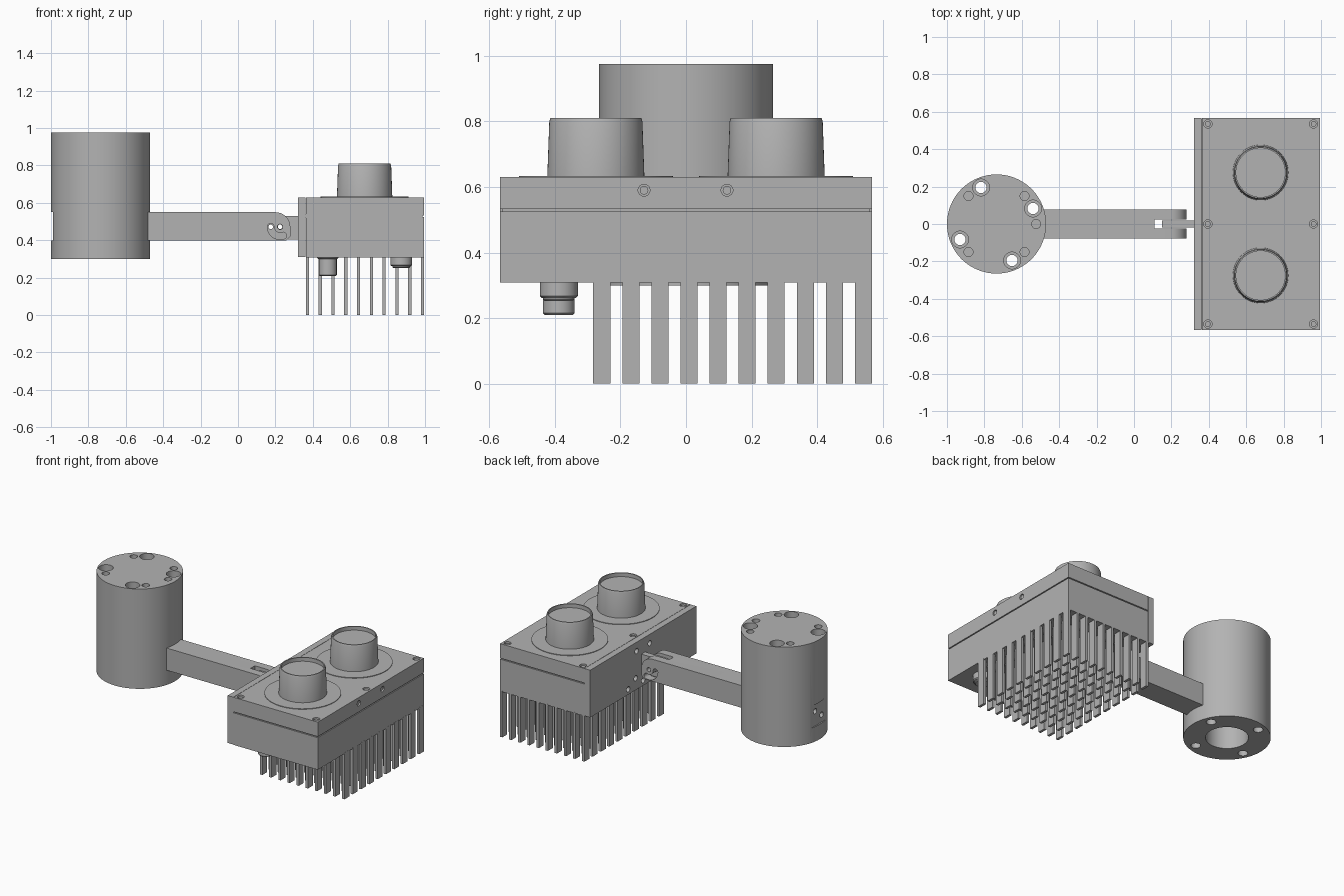
import bpy, bmesh
from math import sin, cos, radians, pi
from mathutils import Matrix, Vector

cube = bpy.data.objects.get("Cube")
if cube:
    bpy.data.objects.remove(cube)

grey = bpy.data.materials.new("plain grey")
grey.use_nodes = True
colour = (0.45, 0.45, 0.45, 1)
grey.diffuse_color = colour
grey.node_tree.nodes["Principled BSDF"].inputs["Base Color"].default_value = colour


def add_box(bm, lo, hi):
    lo, hi = Vector(lo), Vector(hi)
    size = hi - lo
    m = Matrix.Translation((lo + hi) / 2) @ Matrix.Diagonal((*size, 1))
    return bmesh.ops.create_cube(bm, size=1, matrix=m)["verts"]


def add_cyl(bm, start, end, r1, r2=None, sides=32):
    a, b = Vector(start), Vector(end)
    turn = (b - a).to_track_quat('Z', 'Y').to_matrix().to_4x4()
    m = Matrix.Translation((a + b) / 2) @ turn
    bmesh.ops.create_cone(bm, cap_ends=True, segments=sides, radius1=r1,
                          radius2=r1 if r2 is None else r2,
                          depth=(b - a).length, matrix=m)


def lathe(bm, profile, centre, sides=64):
    """Spin an (r, z) profile about the vertical axis through centre."""
    pts = [bm.verts.new((r, 0, z)) for r, z in profile]
    edges = [bm.edges.new(p) for p in zip(pts, pts[1:])]
    bmesh.ops.spin(bm, geom=pts + edges, axis=(0, 0, 1), cent=(0, 0, 0),
                   angle=2 * pi, steps=sides)
    bmesh.ops.remove_doubles(bm, verts=bm.verts, dist=0.0002)
    bmesh.ops.recalc_face_normals(bm, faces=bm.faces)
    bmesh.ops.translate(bm, verts=bm.verts, vec=centre)


def make(name, bm):
    mesh = bpy.data.meshes.new(name)
    bm.to_mesh(mesh)
    bm.free()
    mesh.materials.append(grey)
    obj = bpy.data.objects.new(name, mesh)
    bpy.context.collection.objects.link(obj)
    return obj


def cut(obj, cutter_bm):
    """Subtract all shapes in cutter_bm and keep the result."""
    cutter = make("cutter", cutter_bm)
    cutter.hide_render = True
    mod = obj.modifiers.new("cut", 'BOOLEAN')
    mod.operation, mod.solver, mod.use_self = 'DIFFERENCE', 'EXACT', True
    mod.object = cutter
    graph = bpy.context.evaluated_depsgraph_get()
    mesh = bpy.data.meshes.new_from_object(obj.evaluated_get(graph))
    obj.modifiers.clear()
    obj.data = mesh
    bpy.data.objects.remove(cutter)


def smooth(obj):
    bpy.ops.object.select_all(action='DESELECT')
    obj.select_set(True)
    bpy.context.view_layer.objects.active = obj
    bpy.ops.object.shade_smooth_by_angle(angle=radians(30))


# Round post with bolt holes, flat rear pocket and bottom bore
px, low, high = -0.735, 0.30, 0.975
bm = bmesh.new()
add_cyl(bm, (px, 0, low), (px, 0, high), 0.265, sides=96)
post = make("post", bm)
cutters = bmesh.new()
for i in range(4):
    a = radians(23 + 90 * i)
    x, y = px + 0.212 * cos(a), 0.212 * sin(a)
    add_cyl(cutters, (x, y, low - 0.1), (x, y, high + 0.1), 0.03)
    add_cyl(cutters, (x, y, high - 0.1), (x, y, high + 0.1), 0.045)
for a in (0, 45, 135, 225, 315):
    x, y = px + 0.212 * cos(radians(a)), 0.212 * sin(radians(a))
    add_cyl(cutters, (x, y, high - 0.1), (x, y, high + 0.1), 0.024)
add_cyl(cutters, (px, 0, low - 0.1), (px, 0, low + 0.4), 0.13, sides=48)
add_box(cutters, (-1.1, -0.077, 0.40), (-0.99, 0.077, 0.55))
for y, z in ((-0.035, 0.45), (0.035, 0.50)):
    add_cyl(cutters, (-1.1, y, z), (-0.92, y, z), 0.018)
cut(post, cutters)
smooth(post)

# Arm with a forked, rounded end
bm = bmesh.new()
outline = [(-0.49, 0.40), (0.26, 0.40), (0.28, 0.42)]
outline += [(0.20 + 0.08 * cos(radians(a)), 0.47 + 0.08 * sin(radians(a)))
            for a in range(0, 91, 10)]
outline.append((-0.49, 0.55))
face = bm.faces.new([bm.verts.new((x, -0.077, z)) for x, z in outline])
ext = bmesh.ops.extrude_face_region(bm, geom=[face])["geom"]
bmesh.ops.translate(bm, vec=(0, 0.154, 0),
                    verts=[v for v in ext if isinstance(v, bmesh.types.BMVert)])
bmesh.ops.recalc_face_normals(bm, faces=bm.faces)
arm = make("arm", bm)
cutters = bmesh.new()
add_box(cutters, (0.11, -0.023, 0.3), (0.4, 0.023, 0.7))
cut(arm, cutters)
cutters = bmesh.new()
add_cyl(cutters, (0.225, -0.2, 0.472), (0.225, 0.2, 0.472), 0.014)
for a in range(180, 291, 10):
    x, z = 0.225 + 0.05 * cos(radians(a)), 0.472 + 0.05 * sin(radians(a))
    add_cyl(cutters, (x, -0.2, z), (x, 0.2, z), 0.018, sides=24)
cut(arm, cutters)
smooth(arm)

# Hinge tongue between the fork cheeks
bm = bmesh.new()
add_box(bm, (0.15, -0.02, 0.405), (0.33, 0.02, 0.53))
tongue = make("hinge_tongue", bm)
cutters = bmesh.new()
for x in (0.175, 0.225):
    add_cyl(cutters, (x, -0.2, 0.472), (x, 0.2, 0.472), 0.012)
cut(tongue, cutters)

# Back plate with screw holes
bm = bmesh.new()
add_box(bm, (0.32, -0.567, 0.31), (0.362, 0.567, 0.63))
plate = make("back_plate", bm)
cutters = bmesh.new()
for y, z in ((-0.16, 0.345), (0, 0.345), (0.16, 0.345), (-0.08, 0.39),
             (0.08, 0.39), (-0.07, 0.57), (0.07, 0.57)):
    add_cyl(cutters, (0.3, y, z), (0.345, y, z), 0.018)
cut(plate, cutters)

# Housing, seam and lid
right = 0.994
bm = bmesh.new()
add_box(bm, (0.364, -0.567, 0.308), (right, 0.567, 0.525))
make("housing", bm)
bm = bmesh.new()
add_box(bm, (0.36, -0.56, 0.52), (right - 0.007, 0.56, 0.54))
make("seam", bm)
bm = bmesh.new()
add_box(bm, (0.364, -0.567, 0.532), (right, 0.567, 0.63))
lid = make("lid", bm)
screw_spots = [(x, y) for x in (0.395, 0.96) for y in (-0.535, 0, 0.535)]
cutters = bmesh.new()
for x, y in screw_spots:
    add_cyl(cutters, (x, y, 0.605), (x, y, 0.7), 0.022)
for y in (-0.128, 0.125):
    add_cyl(cutters, (right - 0.03, y, 0.59), (right + 0.1, y, 0.59), 0.018)
cut(lid, cutters)
smooth(lid)

# Recessed screws
bm = bmesh.new()
for x, y in screw_spots:
    add_cyl(bm, (x, y, 0.60), (x, y, 0.622), 0.015, sides=24)
for y in (-0.128, 0.125):
    add_cyl(bm, (right - 0.035, y, 0.59), (right - 0.006, y, 0.59), 0.013, sides=24)
smooth(make("screws", bm))

# Two lens barrels on thin flanges
for side, y in (("right", -0.275), ("left", 0.275)):
    bm = bmesh.new()
    lathe(bm, [(0, 0.625), (0.235, 0.625), (0.235, 0.634), (0.148, 0.634),
               (0.142, 0.80), (0.138, 0.811), (0.131, 0.811), (0.131, 0.785),
               (0, 0.785)], (0.677, y, 0))
    smooth(make(side + "_lens", bm))

# Cable sockets under the housing
for name, x, step, tip in (("long_socket", 0.48, 0.30, 0.21),
                           ("short_socket", 0.873, 0.262, 0.252)):
    bm = bmesh.new()
    lathe(bm, [(0, 0.315), (0.058, 0.315), (0.058, step + 0.006), (0.052, step),
               (0.048, step), (0.048, tip + 0.005), (0.043, tip), (0, tip)],
          (x, -0.388, 0), 40)
    smooth(make(name, bm))

# Grid of cooling pins
bm = bmesh.new()
for i in range(10):
    for j in range(10):
        x, y = 0.363 + 0.0683 * i, -0.283 + 0.0887 * j
        add_box(bm, (x, y, 0), (x + 0.017, y + 0.052, 0.315))
make("cooling_pins", bm)
